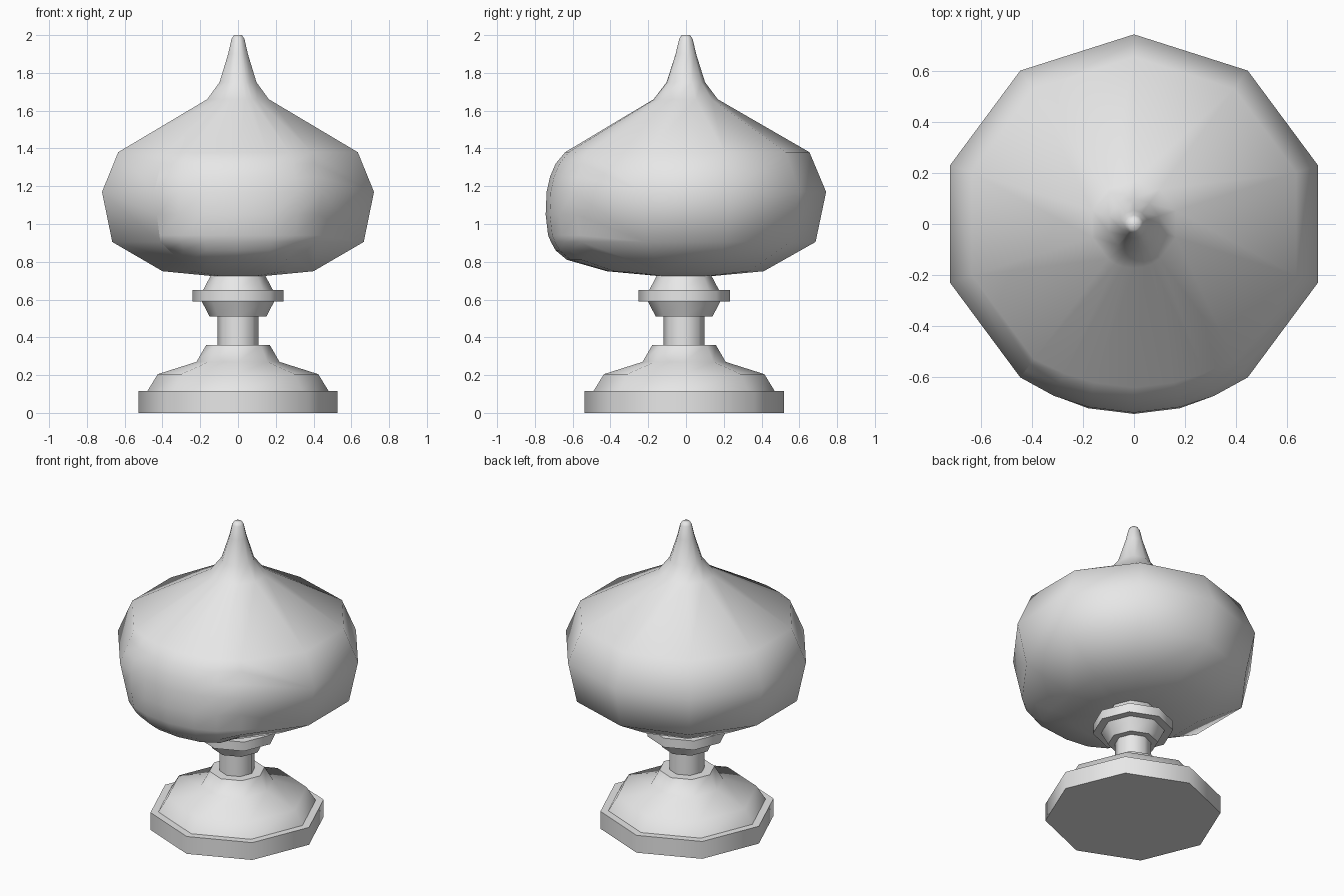
import bpy
import bmesh
from math import sin, cos, radians

cube = bpy.data.objects.get("Cube")
if cube:
    bpy.data.objects.remove(cube, do_unlink=True)

grey = bpy.data.materials.new("plain_grey")
grey.use_nodes = True
grey.diffuse_color = (0.8, 0.8, 0.8, 1)
grey.node_tree.nodes["Principled BSDF"].inputs["Base Color"].default_value = (0.8, 0.8, 0.8, 1)


def finish(name, bm):
    """Turn a bmesh into a softly shaded grey object."""
    bmesh.ops.recalc_face_normals(bm, faces=bm.faces[:])
    mesh = bpy.data.meshes.new(name)
    bm.to_mesh(mesh)
    bm.free()
    mesh.materials.append(grey)
    obj = bpy.data.objects.new(name, mesh)
    bpy.context.collection.objects.link(obj)
    bpy.ops.object.select_all(action='DESELECT')
    obj.select_set(True)
    bpy.context.view_layer.objects.active = obj
    bpy.ops.object.shade_smooth_by_angle(angle=radians(58))
    return obj


def radius_at(profile, z):
    """Linear radius along a list of (radius, height) points."""
    for (r0, z0), (r1, z1) in zip(profile, profile[1:]):
        if z0 <= z <= z1:
            return r0 + (r1 - r0) * (z - z0) / (z1 - z0)
    return profile[-1][0]


def lathe(name, profile, sides):
    """Capped turned part with a corner on each axis."""
    bm = bmesh.new()
    rings = []
    for r, z in profile:
        rings.append([bm.verts.new((r * cos(radians(360 * i / sides)),
                                    r * sin(radians(360 * i / sides)) - 0.01, z))
                      for i in range(sides)])
    for a, b in zip(rings, rings[1:]):
        for i in range(sides):
            j = (i + 1) % sides
            bm.faces.new((a[i], a[j], b[j], b[i]))
    bm.faces.new(rings[0])
    bm.faces.new(rings[-1])
    return finish(name, bm)


# Octagonal foot, stem and collar
lathe("foot", [(.528, 0), (.528, .115), (.48, .115), (.425, .205), (.22, .27), (.168, .36)], 8)
lathe("stem", [(.108, .35), (.108, .52)], 8)
lathe("collar", [(.15, .51), (.192, .59), (.242, .59), (.242, .65), (.185, .65), (.14, .735)], 8)

# Ten-sided bulb with a spire; its front sector is finer and rounder
bulb = [(.15, .725), (.42, .75), (.7, .905), (.757, 1.17), (.667, 1.38),
        (.172, 1.66), (.103, 1.75), (.055, 1.9), (.036, 1.98), (.022, 2.0)]
front = [(.15, .725), (.42, .75), (.63, .81), (.69, .86), (.715, .905), (.73, .94),
         (.743, 1.05), (.738, 1.17), (.72, 1.25), (.69, 1.32), (.64, 1.38)] + bulb[5:]
heights = [z for r, z in front]
bands = [heights.index(z) for r, z in bulb]

# Columns: angle from the front, and how much of the rounded profile to use
columns = [(-36, 0), (-25, .8), (-14, 1), (0, 1), (14, 1), (25, .8), (36, 0)]
columns += [(a, 0) for a in range(72, 324, 36)]
last_fine = 6

bm = bmesh.new()
cols = []
for k, (angle, round_amount) in enumerate(columns):
    column = {}
    for i, z in enumerate(heights):
        if k <= last_fine or i in bands:
            r = radius_at(bulb, z) * (1 - round_amount) + radius_at(front, z) * round_amount
            squash = 1 if round_amount else .98
            column[i] = bm.verts.new((r * sin(radians(angle)),
                                      -r * cos(radians(angle)) * squash, z))
    cols.append(column)

for k, left in enumerate(cols):
    right = cols[(k + 1) % len(cols)]
    steps = range(len(heights)) if k < last_fine else bands
    for lo, hi in zip(steps, steps[1:]):
        side_a = [left[i] for i in range(lo, hi + 1) if i in left]
        side_b = [right[i] for i in range(lo, hi + 1) if i in right]
        bm.faces.new(side_a + side_b[::-1])
bm.faces.new([c[0] for c in cols])
bm.faces.new([c[len(heights) - 1] for c in cols])
finish("bulb_with_spire", bm)
